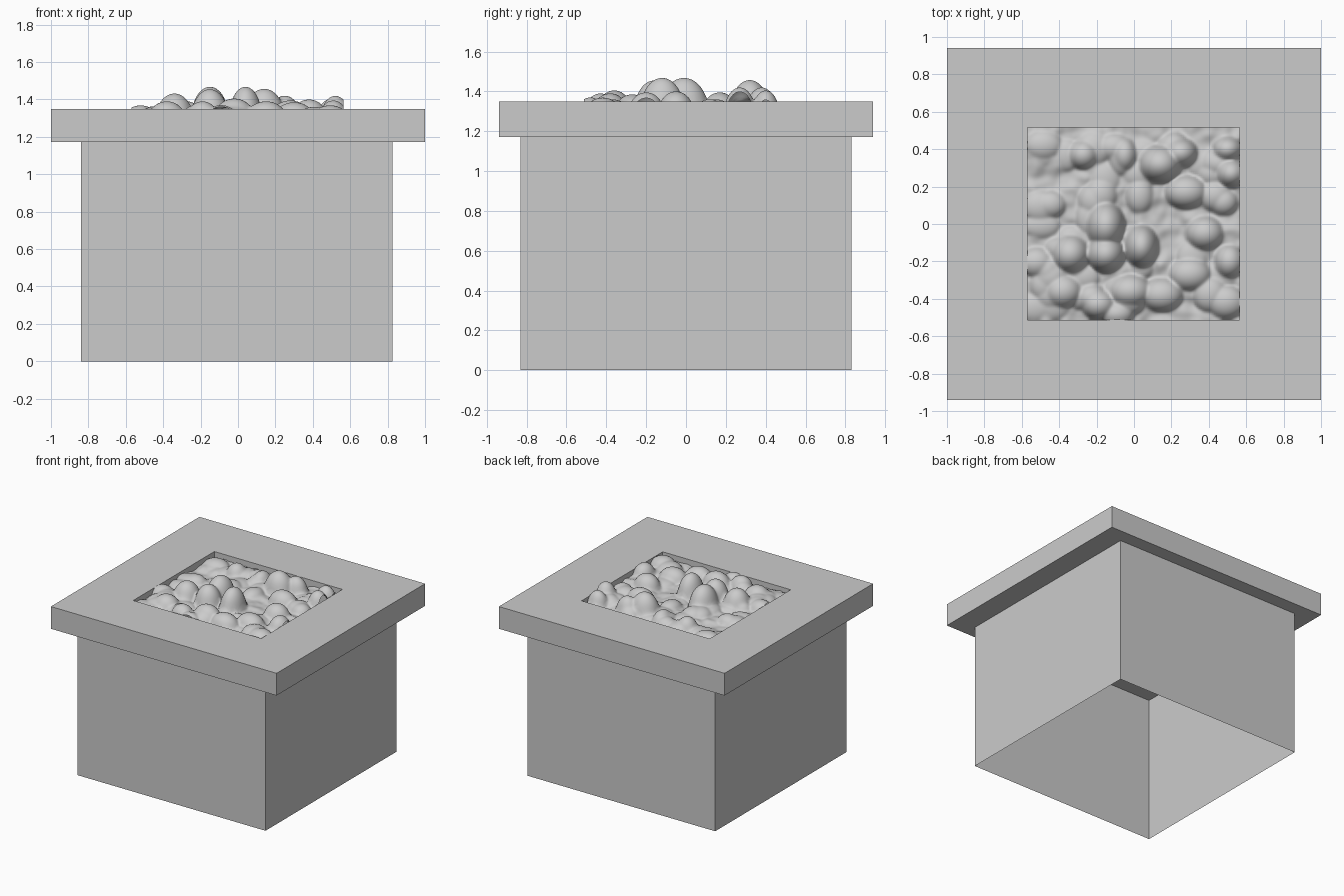
import bpy, bmesh, math, random
from mathutils import Vector, noise

if "Cube" in bpy.data.objects:
    bpy.data.objects.remove(bpy.data.objects["Cube"])

random.seed(4)


def make_object(name, bm):
    bmesh.ops.recalc_face_normals(bm, faces=bm.faces)
    mesh = bpy.data.meshes.new(name)
    bm.to_mesh(mesh)
    bm.free()
    obj = bpy.data.objects.new(name, mesh)
    bpy.context.collection.objects.link(obj)
    return obj


def ring(bm, x0, x1, y0, y1, z):
    return [bm.verts.new((x, y, z)) for x, y in
            ((x0, y0), (x1, y0), (x1, y1), (x0, y1))]


def bridge(bm, a, b):
    for i in range(4):
        j = (i + 1) % 4
        bm.faces.new((a[i], a[j], b[j], b[i]))


# Base: four thin walls, open underneath
bm = bmesh.new()
bridge(bm, ring(bm, -0.84, 0.825, -0.83, 0.83, 0),
       ring(bm, -0.84, 0.825, -0.83, 0.83, 1.172))
make_object("base_walls", bm)

# Rim slab with a rectangular opening
X0, X1, Y0, Y1 = -0.57, 0.565, -0.512, 0.515
bm = bmesh.new()
rings = [ring(bm, -1, 1, -0.94, 0.94, 1.172), ring(bm, -1, 1, -0.94, 0.94, 1.35),
         ring(bm, X0, X1, Y0, Y1, 1.35), ring(bm, X0, X1, Y0, Y1, 1.172)]
for i in range(4):
    bridge(bm, rings[i], rings[(i + 1) % 4])
make_object("rim_slab", bm)

# Stones: x, y, top height, x radius, y radius
stones = [(-0.15, -0.16, 1.455, 0.09, 0.09), (-0.15, -0.01, 1.468, 0.09, 0.11),
          (-0.34, -0.16, 1.432, 0.09, 0.09), (0.04, -0.12, 1.468, 0.08, 0.1),
          (0.14, 0.32, 1.457, 0.1, 0.09), (0.25, 0.38, 1.42, 0.08, 0.07),
          (-0.19, -0.43, 1.39, 0.08, 0.07), (-0.02, -0.36, 1.405, 0.1, 0.08),
          (0.52, 0.27, 1.42, 0.07, 0.07), (0.5, 0.4, 1.405, 0.07, 0.06),
          (0.38, -0.05, 1.4, 0.09, 0.08), (0.51, -0.2, 1.395, 0.07, 0.08),
          (-0.27, 0.37, 1.39, 0.07, 0.07), (-0.05, 0.37, 1.385, 0.06, 0.08),
          (0.28, 0.17, 1.395, 0.1, 0.08), (0.15, -0.38, 1.39, 0.1, 0.08),
          (-0.38, -0.36, 1.39, 0.09, 0.08), (0.3, -0.27, 1.385, 0.1, 0.08),
          (-0.09, -0.48, 1.37, 0.08, 0.06)]
for _ in range(50):
    stones.append((random.uniform(-0.54, 0.54), random.uniform(-0.49, 0.49),
                   random.uniform(1.32, 1.37),
                   random.uniform(0.06, 0.09), random.uniform(0.06, 0.09)))


def height(x, y):
    p = Vector((x, y, 0))
    h = 1.303 + 0.025 * noise.noise(p * 7) + 0.012 * noise.noise(p * 18)
    for sx, sy, top, rx, ry in stones:
        d = ((x - sx) / rx) ** 2 + ((y - sy) / ry) ** 2
        if d < 1.3:
            cap = 1.29 + (top - 1.29) * math.sqrt(max(0, 1 - d / 1.3))
            h = max(h, cap)
    return h


# Lumpy stone bed filling the opening
bm = bmesh.new()
NX, NY = 110, 100
grid = [[bm.verts.new((x, y, height(x, y)))
         for x in (X0 + (X1 - X0) * i / NX for i in range(NX + 1))]
        for y in (Y0 + (Y1 - Y0) * j / NY for j in range(NY + 1))]
for j in range(NY):
    for i in range(NX):
        bm.faces.new((grid[j][i], grid[j][i + 1], grid[j + 1][i + 1], grid[j + 1][i]))
inner = [v for row in grid[1:-1] for v in row[1:-1]]
for _ in range(2):
    bmesh.ops.smooth_vert(bm, verts=inner, factor=0.4, use_axis_z=True)
bed = make_object("stone_bed", bm)
for poly in bed.data.polygons:
    poly.use_smooth = True
